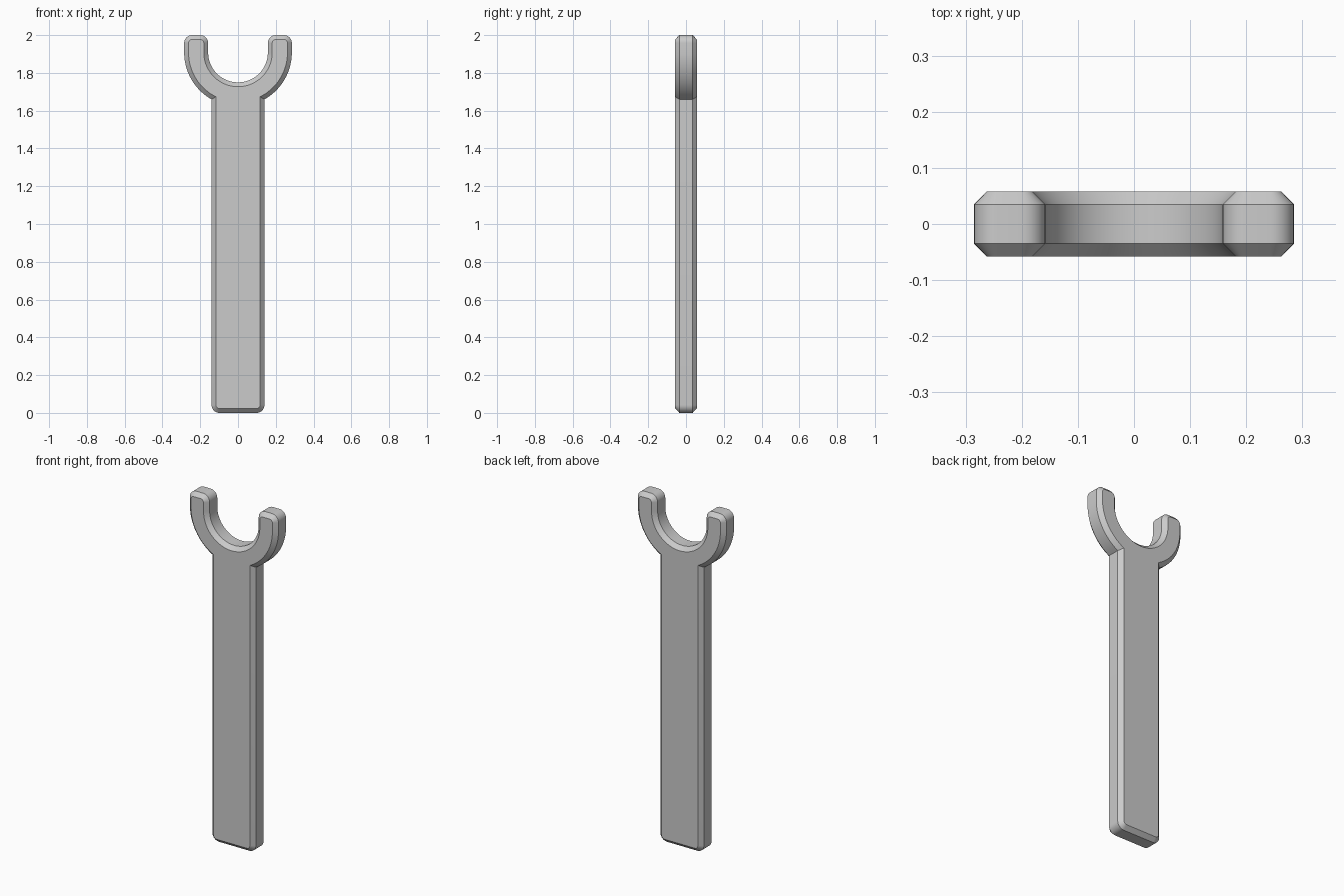
import bpy
import bmesh
from math import acos, cos, sin, pi

cube = bpy.data.objects.get("Cube")
if cube:
    bpy.data.objects.remove(cube, do_unlink=True)

# Main dimensions
HEIGHT = 2.0
HALF_WIDTH = 0.14        # shaft
OUTER, INNER = 0.285, 0.158  # fork radii
FORK_Z = 1.908           # centre of the fork arcs
CORNER = 0.042           # rounded corners
HALF_DEPTH = 0.058
CHAMFER = 0.023


def arc(cx, cz, radius, start, end, steps):
    angles = [start + (end - start) * i / steps for i in range(steps + 1)]
    return [(cx + radius * cos(a), cz + radius * sin(a)) for a in angles]


def outline(inset):
    """Wrench outline in x and z, moved inward by inset."""
    width, outer, inner = HALF_WIDTH - inset, OUTER - inset, INNER + inset
    corner = CORNER - inset
    top = HEIGHT - CORNER
    half = arc(HALF_WIDTH - CORNER, CORNER, corner, -pi / 2, 0, 8)
    half += arc(0, FORK_Z, outer, -acos(width / outer), 0, 20)
    half += arc(OUTER - CORNER, top, corner, 0, pi / 2, 8)
    half += arc(INNER + CORNER, top, corner, pi / 2, pi, 8)
    half += arc(0, FORK_Z, inner, 0, -pi / 2, 28)
    return half + [(-x, z) for x, z in reversed(half[:-1])]


# Chamfered body: four rings from front to back, capped at both ends
bm = bmesh.new()
side = HALF_DEPTH - CHAMFER
layers = [(-HALF_DEPTH, CHAMFER), (-side, 0), (side, 0), (HALF_DEPTH, CHAMFER)]
rings = [[bm.verts.new((x, y, z)) for x, z in outline(inset)]
         for y, inset in layers]
for a, b in zip(rings, rings[1:]):
    for i in range(len(a)):
        bm.faces.new((a[i - 1], a[i], b[i], b[i - 1]))
bm.faces.new(rings[0])
bm.faces.new(rings[-1][::-1])
bmesh.ops.recalc_face_normals(bm, faces=bm.faces)

mesh = bpy.data.meshes.new("wrench_body")
bm.to_mesh(mesh)
bm.free()
body = bpy.data.objects.new("wrench_body", mesh)
bpy.context.collection.objects.link(body)

# Plain grey metal
grey = bpy.data.materials.new("light_grey")
grey.use_nodes = True
colour = (0.6, 0.6, 0.6, 1)
grey.diffuse_color = colour
grey.node_tree.nodes["Principled BSDF"].inputs["Base Color"].default_value = colour
mesh.materials.append(grey)

# Smooth curves, crisp chamfer edges
bpy.ops.object.select_all(action="DESELECT")
body.select_set(True)
bpy.context.view_layer.objects.active = body
bpy.ops.object.shade_smooth_by_angle(angle=pi / 6)
